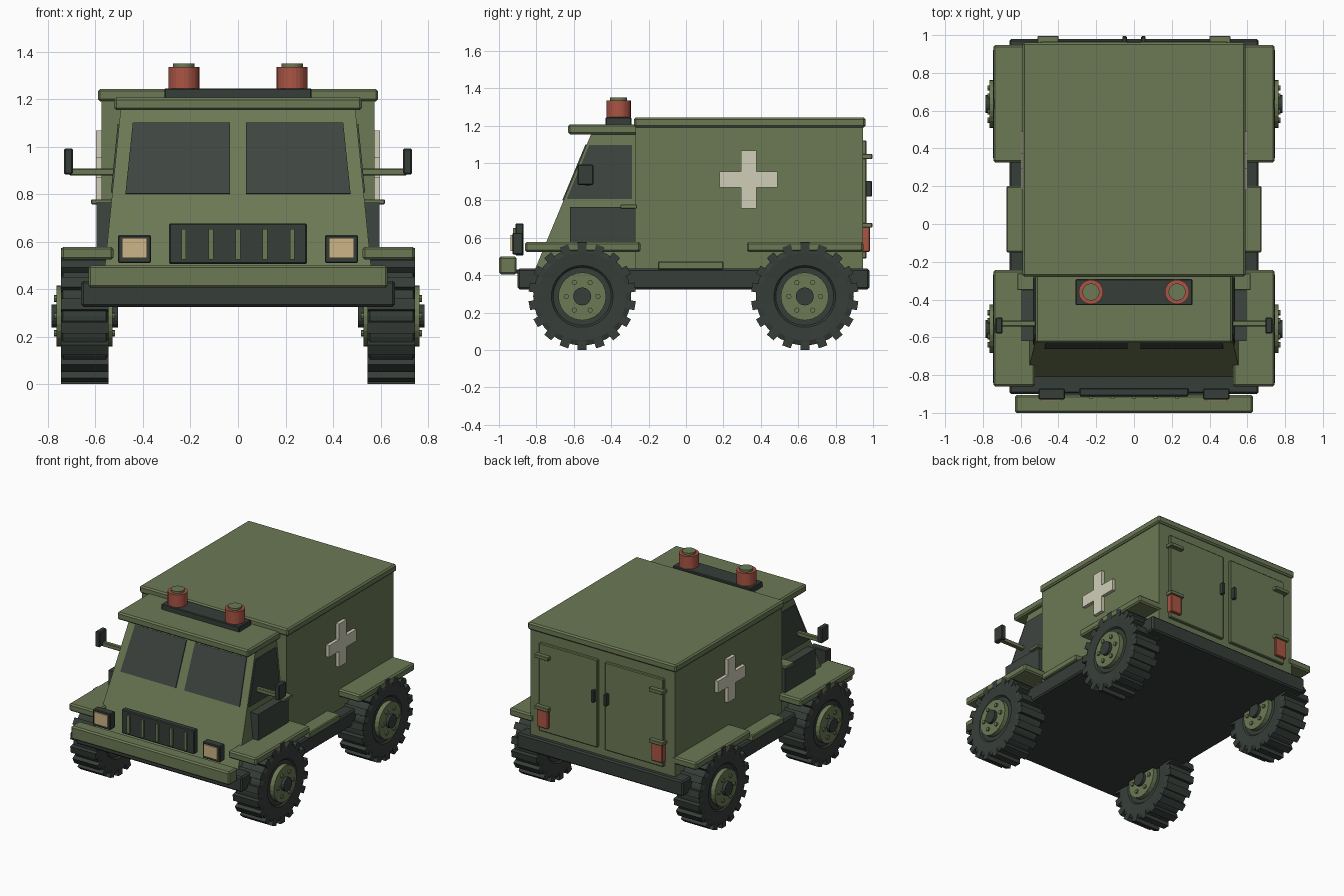
import bpy, bmesh, math
from mathutils import Matrix, Vector

if "Cube" in bpy.data.objects:
    bpy.data.objects.remove(bpy.data.objects["Cube"])


def material(name, rgb):
    m = bpy.data.materials.new(name)
    m.diffuse_color = (*rgb, 1)
    m.use_nodes = True
    m.node_tree.nodes["Principled BSDF"].inputs["Base Color"].default_value = m.diffuse_color
    return m


GREEN = material("olive_green", (0.15, 0.19, 0.09))
DARK = material("dark_rubber", (0.037, 0.047, 0.040))
GLASS = material("dark_glass", (0.047, 0.058, 0.050))
RED = material("signal_red", (0.40, 0.09, 0.058))
WHITE = material("off_white", (0.63, 0.62, 0.48))
BEIGE = material("lamp_beige", (0.61, 0.46, 0.24))


def finish(name, bm, *mats):
    bmesh.ops.recalc_face_normals(bm, faces=bm.faces)
    me = bpy.data.meshes.new(name)
    bm.to_mesh(me)
    bm.free()
    for m in mats:
        me.materials.append(m)
    ob = bpy.data.objects.new(name, me)
    bpy.context.collection.objects.link(ob)
    return ob


def add_box(bm, x, y, z):
    size = Matrix.Diagonal((x[1] - x[0], y[1] - y[0], z[1] - z[0], 1))
    mid = Matrix.Translation([(a + b) / 2 for a, b in (x, y, z)])
    return bmesh.ops.create_cube(bm, size=1, matrix=mid @ size)["verts"]


def box(name, x, y, z, mat, bevel=0.0, mirror=False):
    """Box from its ranges, optionally repeated on the other side."""
    bm = bmesh.new()
    add_box(bm, x, y, z)
    if mirror:
        add_box(bm, (-x[1], -x[0]), y, z)
    if bevel:
        bmesh.ops.bevel(bm, geom=bm.edges[:], offset=bevel, segments=1, affect='EDGES')
    return finish(name, bm, mat)


def plate(name, points, depth, mat):
    """Thin plate: a polygon and its mirror image, thickened along depth."""
    bm = bmesh.new()
    for s in (1, -1):
        a = [bm.verts.new((s * p[0], p[1], p[2])) for p in points]
        d = Vector((s * depth[0], depth[1], depth[2]))
        b = [bm.verts.new(v.co + d) for v in a]
        bm.faces.new(a)
        bm.faces.new(b)
        for i in range(len(a)):
            j = (i + 1) % len(a)
            bm.faces.new((a[i], a[j], b[j], b[i]))
    return finish(name, bm, mat)


def add_cylinder(bm, r, depth, matrix, segs=24, mat=0):
    vs = bmesh.ops.create_cone(bm, cap_ends=True, segments=segs, radius1=r, radius2=r,
                               depth=depth, matrix=matrix)["verts"]
    for f in {f for v in vs for f in v.link_faces}:
        f.material_index = mat


# Chassis, steps and front bumper
box("chassis", (-0.66, 0.66), (-0.90, 0.98), (0.325, 0.435), DARK, 0.01)
box("side_step", (0.56, 0.675), (-0.15, 0.20), (0.43, 0.475), GREEN, 0.006, True)
box("front_bumper", (-0.63, 0.63), (-1.0, -0.905), (0.405, 0.50), GREEN, 0.01)
box("bumper_mount", (-0.4, 0.4), (-0.92, -0.88), (0.41, 0.43), DARK)

# Rear body and its roof
box("rear_body", (-0.575, 0.575), (-0.27, 0.945), (0.43, 1.20), GREEN)
box("rear_roof", (-0.59, 0.59), (-0.278, 0.96), (1.19, 1.243), GREEN, 0.01)


# Cab: sloped front and inward leaning sides
def cab_x(z):
    return 0.565 - (z - 0.45) * 0.1


def cab_y(z):
    return -0.80 + (z - 0.45) * 0.415


bm = bmesh.new()
low, high = [[bm.verts.new(p) for p in ((-cab_x(z), cab_y(z), z), (cab_x(z), cab_y(z), z),
                                        (cab_x(z), -0.26, z), (-cab_x(z), -0.26, z))]
             for z in (0.43, 1.16)]
bm.faces.new(low)
bm.faces.new(high)
for i in range(4):
    j = (i + 1) % 4
    bm.faces.new((low[i], low[j], high[j], high[i]))
finish("cab", bm, GREEN)
box("cab_roof", (-0.522, 0.522), (-0.63, -0.26), (1.153, 1.207), GREEN, 0.01)

# Windows as thin plates on the cab faces
plate("windscreen", [(x, cab_y(z), z) for x, z in
      ((0.034, 0.80), (0.474, 0.80), (0.443, 1.098), (0.034, 1.098))], (0, -0.006, 0.0025), GLASS)
plate("side_window", [(cab_x(z), y, z) for y, z in
      ((-0.638, 0.807), (-0.288, 0.807), (-0.288, 1.096), (-0.518, 1.096))], (0.006, 0, 0), GLASS)

# Cab door panels, handles and mirrors
box("door_panel", (0.53, 0.596), (-0.62, -0.275), (0.575, 0.765), GLASS, 0, True)
box("door_handle", (0.53, 0.618), (-0.35, -0.262), (0.757, 0.778), GREEN, 0.003, True)
box("mirror_arm", (0.50, 0.71), (-0.542, -0.512), (0.878, 0.908), GREEN, 0.004, True)
box("mirror", (0.695, 0.733), (-0.58, -0.495), (0.883, 0.992), DARK, 0.006, True)

# Grille with upright bars
box("grille", (-0.29, 0.29), (-0.912, -0.868), (0.505, 0.677), DARK, 0.006)
bm = bmesh.new()
for i in range(-2, 3):
    add_box(bm, (i * 0.114 - 0.01, i * 0.114 + 0.01), (-0.924, -0.90), (0.525, 0.652))
finish("grille_bars", bm, GREEN)

# Headlights
box("headlight_frame", (0.366, 0.506), (-0.928, -0.872), (0.51, 0.627), DARK, 0.005, True)
box("headlight_lens", (0.383, 0.489), (-0.938, -0.92), (0.53, 0.615), BEIGE, 0, True)

# Fenders
box("front_fender", (0.524, 0.745), (-0.86, -0.243), (0.524, 0.578), GREEN, 0.01, True)
box("rear_fender", (0.55, 0.745), (0.325, 0.948), (0.524, 0.578), GREEN, 0.01, True)

# Cross on each side of the body
c, a, b = (0.335, 0.912), 0.042, 0.155
cross = [(a, b), (a, a), (b, a), (b, -a), (a, -a), (a, -b),
         (-a, -b), (-a, -a), (-b, -a), (-b, a), (-a, a), (-a, b)]
plate("side_cross", [(0.574, c[0] + p, c[1] + q) for p, q in cross], (0.0245, 0, 0), WHITE)

# Rear doors, hinges, handles and tail lights
box("rear_door", (0.03, 0.495), (0.94, 0.966), (0.49, 1.12), GREEN, 0.005, True)
for z in (0.667, 1.035):
    box("door_hinge", (0.40, 0.51), (0.94, 0.996), (z - 0.013, z + 0.013), GREEN, 0.003, True)
box("rear_door_handle", (0.038, 0.062), (0.96, 0.994), (0.82, 0.905), DARK, 0.004, True)
box("tail_light", (0.41, 0.50), (0.94, 0.984), (0.525, 0.662), RED, 0.005, True)

# Light bar with two beacons
box("light_bar", (-0.31, 0.31), (-0.43, -0.292), (1.20, 1.245), DARK, 0.005)
for s in (-1, 1):
    bm = bmesh.new()
    at = lambda z: Matrix.Translation((s * 0.228, -0.36, z))
    add_cylinder(bm, 0.065, 0.092, at(1.289))
    add_cylinder(bm, 0.045, 0.02, at(1.34), mat=1)
    finish("beacon", bm, RED, GREEN)

# Wheel: lathed tyre, tread lugs, hub discs and bolts on both faces
bm = bmesh.new()
profile = [(-0.085, 0.155), (-0.095, 0.165), (-0.1, 0.235), (-0.09, 0.262)]
profile += [(-x, r) for x, r in reversed(profile)]
SEG = 36
rings = [[bm.verts.new((x, r * math.sin(t * math.tau / SEG), r * math.cos(t * math.tau / SEG)))
          for t in range(SEG)] for x, r in profile]
for p, q in zip(rings, rings[1:]):
    for i in range(SEG):
        j = (i + 1) % SEG
        bm.faces.new((p[i], p[j], q[j], q[i]))
bm.faces.new(rings[0])
bm.faces.new(rings[-1])
for i in range(18):
    lug = add_box(bm, (-0.1, 0.1), (-0.024, 0.024), (0.235, 0.287))
    bmesh.ops.rotate(bm, verts=lug, matrix=Matrix.Rotation(i * math.tau / 18, 3, 'X'))
turn = Matrix.Rotation(math.pi / 2, 4, 'Y')
for s in (-1, 1):
    def at(x, y=0, z=0):
        return Matrix.Translation((s * x, y, z)) @ turn
    add_cylinder(bm, 0.128, 0.05, at(0.093), mat=1)
    add_cylinder(bm, 0.048, 0.05, at(0.115), 16)
    for k in range(6):
        t = k * math.tau / 6
        add_cylinder(bm, 0.014, 0.03, at(0.114, 0.085 * math.cos(t), 0.085 * math.sin(t)), 8, 1)
wheel = finish("wheel", bm, DARK, GREEN)
spots = [(s * 0.646, y, 0.287) for s in (-1, 1) for y in (-0.555, 0.635)]
wheel.location = spots[0]
for spot in spots[1:]:
    w = wheel.copy()
    w.location = spot
    bpy.context.collection.objects.link(w)
